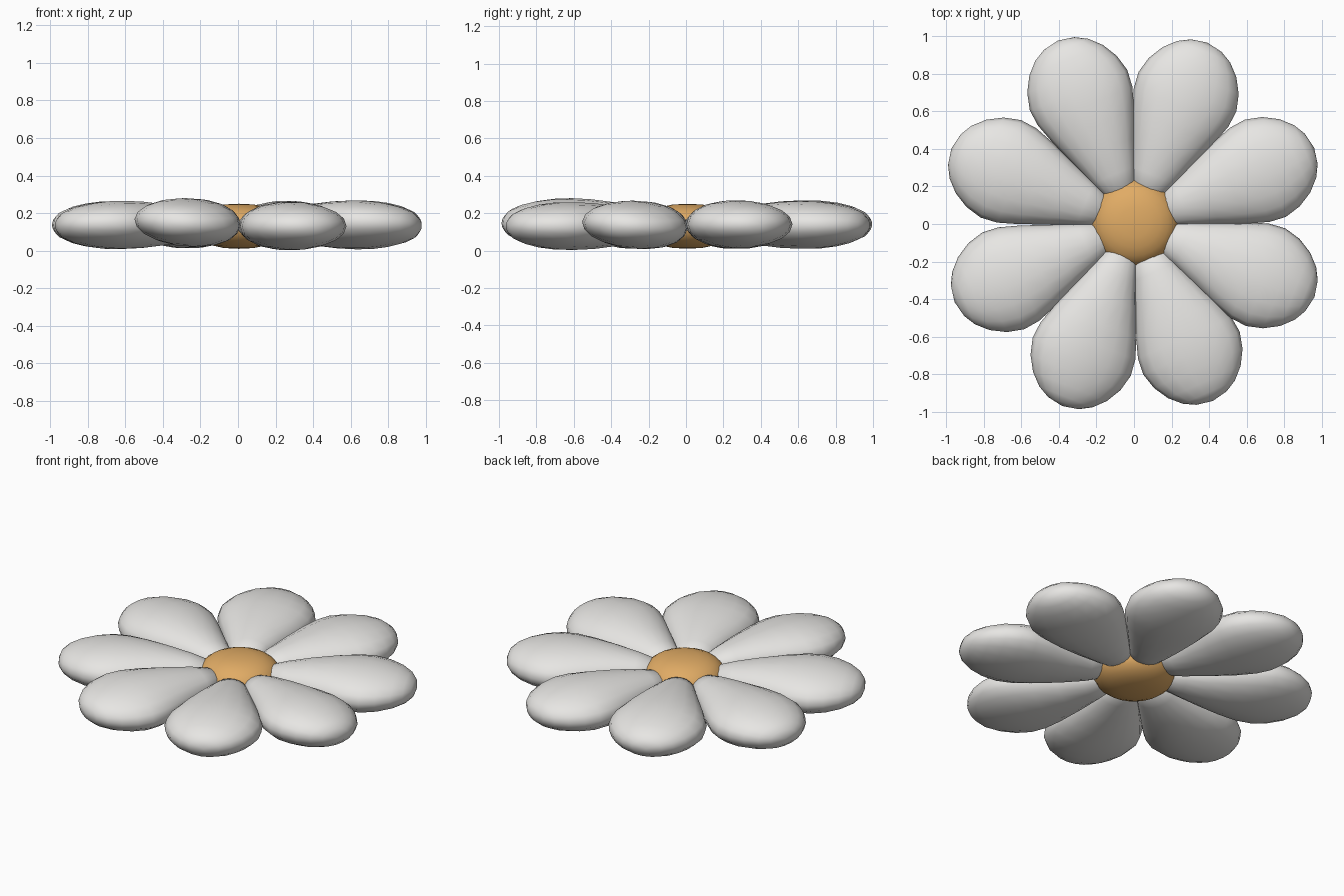
import bpy, bmesh
from math import sin, cos, pi, radians
from mathutils import Matrix

cube = bpy.data.objects.get("Cube")
if cube:
    bpy.data.objects.remove(cube, do_unlink=True)


def make_material(name, colour):
    mat = bpy.data.materials.new(name)
    mat.use_nodes = True
    mat.diffuse_color = (*colour, 1)
    bsdf = mat.node_tree.nodes["Principled BSDF"]
    bsdf.inputs["Base Color"].default_value = (*colour, 1)
    bsdf.inputs["Roughness"].default_value = 0.6
    return mat


white = make_material("petal_white", (0.8, 0.79, 0.77))
gold = make_material("centre_gold", (0.75, 0.41, 0.13))


def loft(name, rings, tip_a, tip_b, mat, matrix):
    """Skin closed rings of points, with a pole at each end."""
    bm = bmesh.new()
    loops = [[bm.verts.new(p) for p in ring] for ring in rings]
    n = len(loops[0])
    for a, b in zip(loops, loops[1:]):
        for i in range(n):
            j = (i + 1) % n
            bm.faces.new((a[i], a[j], b[j], b[i]))
    for pole, ring in ((tip_a, loops[0]), (tip_b, loops[-1])):
        v = bm.verts.new(pole)
        for i in range(n):
            bm.faces.new((v, ring[i], ring[(i + 1) % n]))
    bmesh.ops.recalc_face_normals(bm, faces=bm.faces)
    bm.transform(matrix)
    mesh = bpy.data.meshes.new(name)
    bm.to_mesh(mesh)
    bm.free()
    mesh.materials.append(mat)
    for face in mesh.polygons:
        face.use_smooth = True
    obj = bpy.data.objects.new(name, mesh)
    bpy.context.collection.objects.link(obj)
    return obj


# Petal sections: distance from centre, half width, half height
SECTIONS = [(0.18, 0.085, 0.055), (0.28, 0.122, 0.083), (0.42, 0.178, 0.108),
            (0.56, 0.235, 0.124), (0.67, 0.272, 0.129), (0.76, 0.281, 0.127),
            (0.85, 0.258, 0.116), (0.93, 0.212, 0.098), (0.99, 0.152, 0.074),
            (1.025, 0.088, 0.045)]
SIDES = 18


def petal(name, angle, length, lift, twist):
    rings = []
    for r, w, h in SECTIONS:
        ring = []
        for i in range(SIDES):
            t = 2 * pi * i / SIDES
            ring.append((r * length, w * cos(t), h * sin(t)))
        rings.append(ring)
    place = (Matrix.Translation((0, 0, 0.137 + lift))
             @ Matrix.Rotation(radians(angle), 4, 'Z')
             @ Matrix.Rotation(radians(twist), 4, 'X'))
    return loft(name, rings, (0.14, 0, 0), (1.042 * length, 0, 0), white, place)


# Eight petals: angle, length scale, lift, twist
PETALS = [(23, 1.0, 0.003, 0), (68, 1.0, 0, 0), (112.5, 1.015, 0.004, 0),
          (157.5, 1.01, 0, 0), (203.5, 1.0, 0, 2), (248.5, 1.0, 0.013, -4),
          (294, 0.99, -0.006, 0), (338, 0.995, 0, -4)]
for number, spec in enumerate(PETALS, 1):
    petal(f"petal_{number}", *spec)

# Flattened button in the middle
levels = [radians(a) for a in range(-75, 76, 15)]
button = [[(0.235 * cos(a) ** 0.8 * cos(2 * pi * i / 24),
            0.235 * cos(a) ** 0.8 * sin(2 * pi * i / 24),
            0.12 * sin(a)) for i in range(24)] for a in levels]
loft("flower_centre", button, (0, 0, -0.12), (0, 0, 0.12), gold,
     Matrix.Translation((0.005, 0.008, 0.13)))
